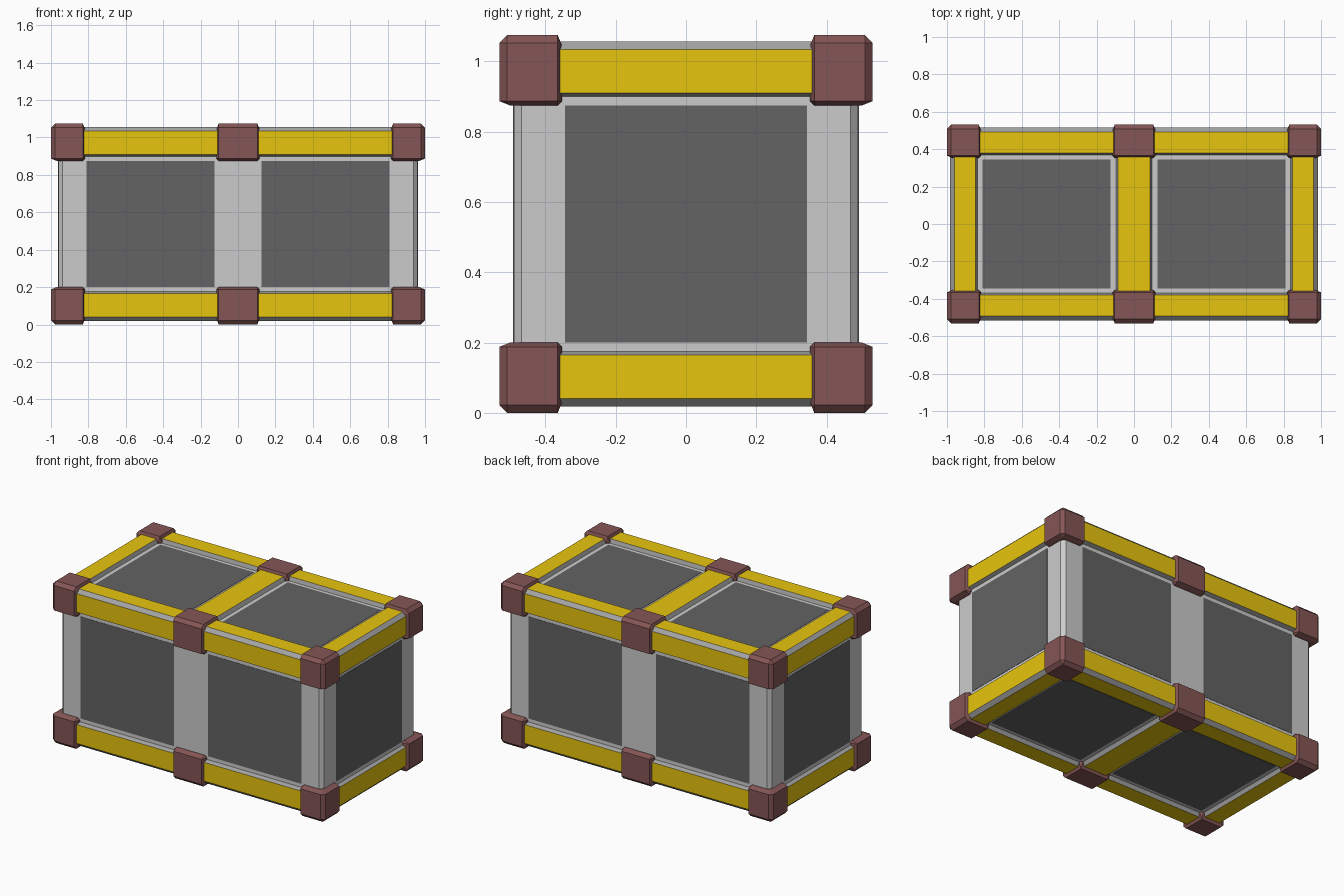
import bpy, bmesh
from itertools import product
from mathutils import Vector

if "Cube" in bpy.data.objects:
    bpy.data.objects.remove(bpy.data.objects["Cube"])

def mat(name, c):
    m = bpy.data.materials.new(name)
    m.diffuse_color = (*c, 1)
    m.use_nodes = True
    m.node_tree.nodes["Principled BSDF"].inputs["Base Color"].default_value = m.diffuse_color
    return m

YELLOW = mat("yellow_paint", (0.80, 0.56, 0.004))
MAROON = mat("maroon_cap", (0.235, 0.092, 0.092))
DARK = mat("dark_panel", (0.125, 0.125, 0.125))
STEEL = mat("bar_steel", (0.37, 0.37, 0.37))

H = 1.075          # total height
ZC = H / 2         # mid height

def finish(bm, name, mats):
    bmesh.ops.recalc_face_normals(bm, faces=bm.faces)
    me = bpy.data.meshes.new(name)
    bm.to_mesh(me)
    bm.free()
    for m in mats:
        me.materials.append(m)
    ob = bpy.data.objects.new(name, me)
    bpy.context.collection.objects.link(ob)
    return ob

def box(name, lo, hi, mats, post_chamfer=0):
    bm = bmesh.new()
    bmesh.ops.create_cube(bm, size=1)
    lo, hi = Vector(lo), Vector(hi)
    for v in bm.verts:
        v.co = (lo + hi) / 2 + v.co * (hi - lo)
    if post_chamfer:
        edges = [e for e in bm.edges
                 if abs(e.verts[0].co.z - e.verts[1].co.z) > 0.01]
        bmesh.ops.bevel(bm, geom=edges, offset=post_chamfer, segments=1, affect='EDGES')
    return finish(bm, name, mats)

def cap(name, lo, hi, out):
    """Chamfered block; out gives the outward direction per axis (0 = none)."""
    bm = bmesh.new()
    for axis in range(3):
        for s in product((-1, 1), repeat=3):
            p = [hi[k] if s[k] > 0 else lo[k] for k in range(3)]
            for k in range(3):
                if k != axis:
                    inset = 0.012
                    if s[k] == out[k]:
                        inset = 0.022 if s[axis] == out[axis] else 0.03
                    p[k] -= s[k] * inset
            bm.verts.new(p)
    bmesh.ops.convex_hull(bm, input=bm.verts)
    bmesh.ops.dissolve_limit(bm, angle_limit=0.02, verts=bm.verts, edges=bm.edges)
    return finish(bm, name, [MAROON])

def bar(name, profile, painted, place, start, end):
    """Extrude a profile from start to end; painted side faces are yellow."""
    bm = bmesh.new()
    a = [bm.verts.new(place(start, *p)) for p in profile]
    b = [bm.verts.new(place(end, *p)) for p in profile]
    n = len(profile)
    for i in range(n):
        j = (i + 1) % n
        f = bm.faces.new((a[i], a[j], b[j], b[i]))
        f.material_index = 1 if i in painted else 0
    bm.faces.new(a)
    bm.faces.new(b[::-1])
    return finish(bm, name, [STEEL, YELLOW])

# crate body, its corner posts chamfered
box("crate_body", (-0.96, -0.49, 0.043), (0.96, 0.49, H - 0.043), [], 0.022)

# dark panels, each block just showing through two opposite faces
P = 0.002
for s, side in ((-1, "left"), (1, "right")):
    x0, x1 = sorted((s * 0.125, s * 0.81))
    box(f"{side}_front_back_panel", (x0, -0.49 - P, 0.2), (x1, 0.49 + P, 0.875), [DARK])
    box(f"{side}_top_bottom_panel", (x0, -0.345, 0.043 - P), (x1, 0.345, H - 0.043 + P), [DARK])
box("end_panels", (-0.96 - P, -0.345, 0.2), (0.96 + P, 0.345, 0.875), [DARK])

# edge bars: profile measured inward from the outer corner (sideways, vertical)
EDGE = [(0.023, 0), (0.135, 0), (0.147, 0.03), (0.03, 0.16), (0, 0.147), (0, 0.023)]
MID = [(-0.1, 0.03), (-0.085, 0), (0.085, 0), (0.1, 0.03)]
ZO = ZC - 0.018
for sz, lvl in ((-1, "bottom"), (1, "top")):
    for s, fb, lr in ((-1, "front", "left"), (1, "back", "right")):
        bar(f"{lvl}_{fb}_bar", EDGE, (0, 4),
            lambda t, a, b: (t, s * (0.515 - a), ZC + sz * (ZO - b)), -0.9, 0.9)
        bar(f"{lvl}_{lr}_bar", EDGE, (0, 4),
            lambda t, a, b: (s * (0.983 - a), t, ZC + sz * (ZO - b)), -0.42, 0.42)
    bar(f"{lvl}_middle_bar", MID, (1,),
        lambda t, a, b: (a, t, ZC + sz * (ZO - b)), -0.42, 0.42)

# maroon caps on the corners and the middle of the long edges
CAPS = ((-1, -0.818, "left", -1), (-0.115, 0.115, "middle", 0), (0.818, 1, "right", 1))
for z0, lvl, sz in ((0, "bottom", -1), (H - 0.2, "top", 1)):
    for sy, fb in ((-1, "front"), (1, "back")):
        y0, y1 = sorted((sy * 0.353, sy * 0.531))
        for x0, x1, pos, sx in CAPS:
            cap(f"{lvl}_{fb}_{pos}_cap", (x0, y0, z0), (x1, y1, z0 + 0.2), (sx, sy, sz))
